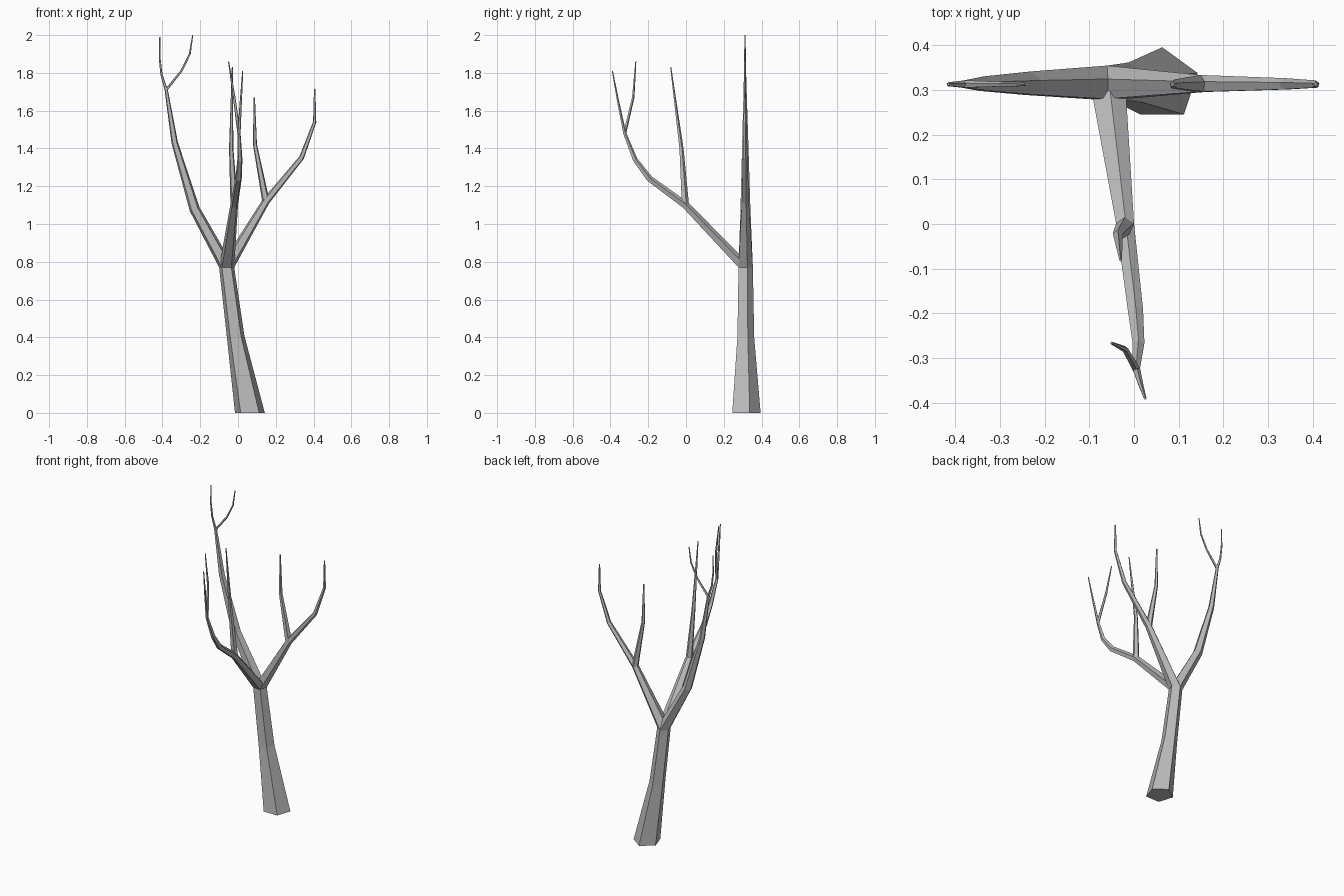
import bpy
import bmesh
from math import cos, sin, tau
from mathutils import Vector

old = bpy.data.objects.get("Cube")
if old:
    bpy.data.objects.remove(old, do_unlink=True)

# Bark material
bark = bpy.data.materials.new("bark_grey")
bark.use_nodes = True
GREY = (0.5, 0.5, 0.5, 1)
bark.diffuse_color = GREY
bark.node_tree.nodes["Principled BSDF"].inputs["Base Color"].default_value = GREY

UP = Vector((0, 0, 1))
SIDES = 5


def limb(name, path, level_start=True, level_end=False):
    """Five-sided tapered tube through (x, y, z, radius) points with mitred joints."""
    pts = [Vector(p[:3]) for p in path]
    bm = bmesh.new()
    rings = []
    for i, (p, r) in enumerate(zip(pts, [q[3] for q in path])):
        before = (p - pts[i - 1]).normalized() if i else Vector()
        after = (pts[i + 1] - p).normalized() if i < len(pts) - 1 else Vector()
        normal = (before + after).normalized()
        if (i == 0 and level_start) or (i == len(pts) - 1 and level_end):
            normal = UP
        turn = UP.rotation_difference(normal)
        ring = []
        for k in range(SIDES):
            a = tau * (k / SIDES + 0.25)
            ring.append(bm.verts.new(p + turn @ Vector((r * cos(a), r * sin(a), 0))))
        rings.append(ring)
    for low, high in zip(rings, rings[1:]):
        for k in range(SIDES):
            n = (k + 1) % SIDES
            bm.faces.new((low[k], low[n], high[n], high[k]))
    bm.faces.new(rings[0][::-1])
    bm.faces.new(rings[-1])
    mesh = bpy.data.meshes.new(name)
    bm.to_mesh(mesh)
    bm.free()
    mesh.materials.append(bark)
    bpy.context.collection.objects.link(bpy.data.objects.new(name, mesh))


Y = 0.312                       # depth of the trunk and side limbs
fork = (-0.06, Y, 0.77, 0.042)  # where the trunk divides

# Trunk
limb("trunk", [(0.063, Y, 0, 0.083), (-0.012, Y, 0.4, 0.049), fork], level_end=True)

# Right limb, dividing into two twigs
right_fork = (-0.38, Y, 1.71, 0.009)
limb("right_limb", [fork, (-0.23, Y, 1.08, 0.029), (-0.335, Y, 1.43, 0.018), right_fork])
limb("right_outer_twig", [right_fork, (-0.405, Y, 1.79, 0.006),
                          (-0.414, Y, 1.87, 0.005), (-0.414, Y, 1.99, 0.003)])
limb("right_inner_twig", [right_fork, (-0.3, Y, 1.81, 0.006),
                          (-0.255, Y, 1.9, 0.005), (-0.24, Y, 2.0, 0.003)])

# Left limb with an upright twig
left_fork = (0.148, Y, 1.12, 0.021)
limb("left_limb", [fork, left_fork, (0.337, Y, 1.352, 0.014),
                   (0.406, Y, 1.54, 0.009), (0.406, Y, 1.715, 0.004)])
limb("left_upright_twig", [left_fork, (0.09, Y, 1.42, 0.011), (0.086, Y, 1.67, 0.004)])

# Front limb with an upright twig and a forked end
front_fork = (-0.02, -0.005, 1.1, 0.021)
front_end = (0.005, -0.325, 1.48, 0.009)
limb("front_limb", [fork, front_fork, (0.003, -0.195, 1.24, 0.018),
                    (0.01, -0.27, 1.34, 0.014), front_end])
limb("front_upright_twig", [front_fork, (-0.036, -0.025, 1.4, 0.012),
                            (-0.03, -0.081, 1.83, 0.003)])
limb("front_outer_twig", [front_end, (0.015, -0.36, 1.65, 0.006),
                          (0.025, -0.39, 1.81, 0.003)])
limb("front_inner_twig", [front_end, (-0.02, -0.28, 1.67, 0.007),
                          (-0.05, -0.266, 1.86, 0.003)])
